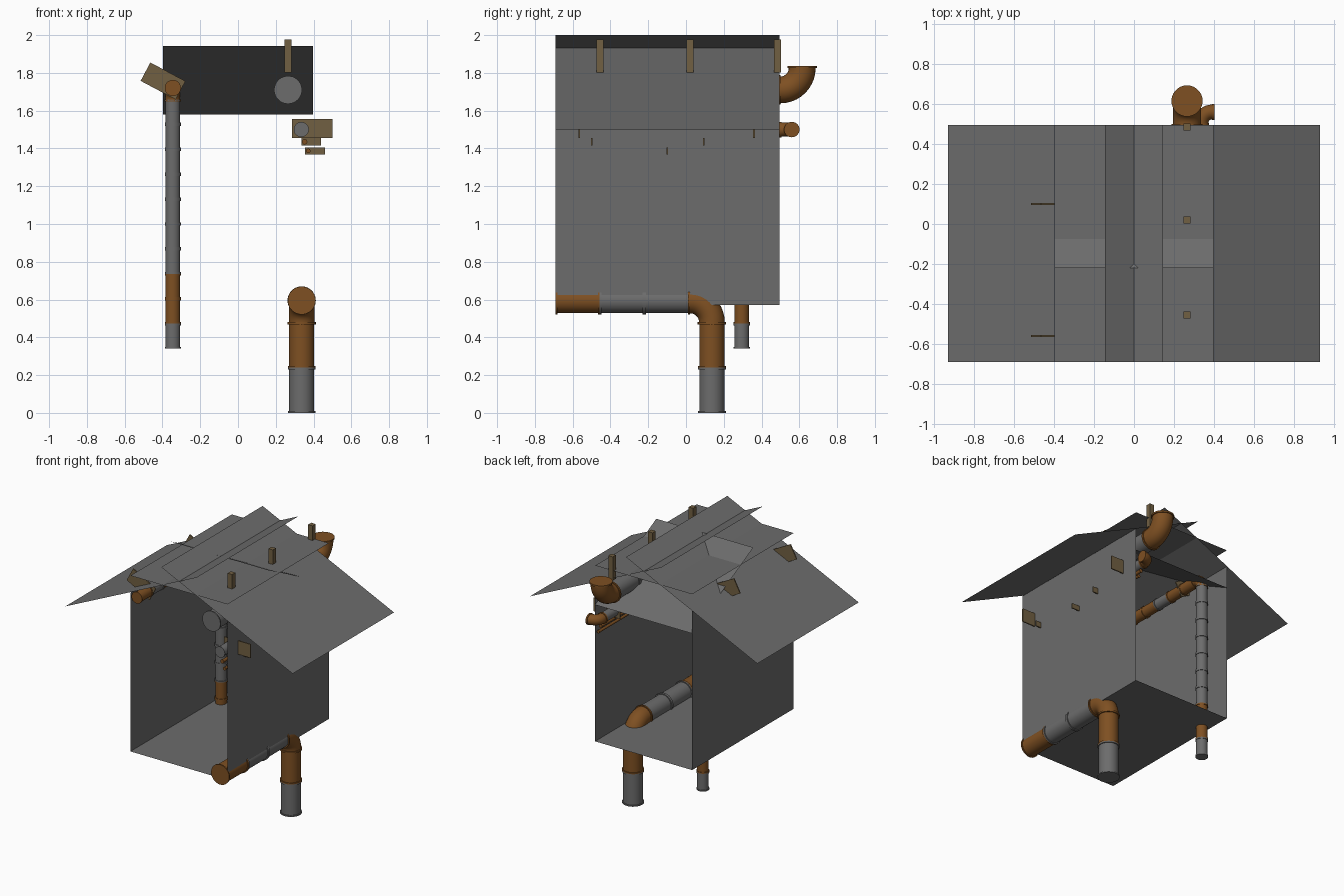
import bpy, bmesh, math
from mathutils import Vector, Matrix

if "Cube" in bpy.data.objects:
    bpy.data.objects.remove(bpy.data.objects["Cube"])


def material(name, color):
    m = bpy.data.materials.new(name)
    m.diffuse_color = (*color, 1)
    m.use_nodes = True
    m.node_tree.nodes["Principled BSDF"].inputs["Base Color"].default_value = m.diffuse_color
    return m


GREY = material("grey metal", (0.15, 0.15, 0.15))
ORANGE = material("rust orange", (0.21, 0.08, 0.016))
BROWN = material("wood brown", (0.165, 0.115, 0.055))


def add_object(name, bm, mat, smooth=False):
    me = bpy.data.meshes.new(name)
    bm.to_mesh(me)
    bm.free()
    me.materials.append(mat)
    ob = bpy.data.objects.new(name, me)
    bpy.context.collection.objects.link(ob)
    if smooth:
        bpy.ops.object.select_all(action='DESELECT')
        ob.select_set(True)
        bpy.context.view_layer.objects.active = ob
        bpy.ops.object.shade_smooth_by_angle(angle=math.radians(35))
    return ob


def sheet(name, corners):
    bm = bmesh.new()
    bm.faces.new([bm.verts.new(c) for c in corners])
    return add_object(name, bm, GREY)


def box(name, center, size, tilt=0.0):
    bm = bmesh.new()
    bmesh.ops.create_cube(bm, size=1, matrix=Matrix.Translation(center)
                          @ Matrix.Rotation(tilt, 4, 'Y') @ Matrix.Diagonal((*size, 1)))
    return add_object(name, bm, BROWN)


def loft(name, rows, mat, sides=28):
    """Capped tube through rows of (centre, tangent, radius)."""
    bm = bmesh.new()
    t0, t1 = Vector(rows[0][1]), Vector(rows[-1][1])
    n = t0.cross(t1)
    n = n.normalized() if n.length > 1e-4 else t0.orthogonal().normalized()
    rings = []
    for c, t, r in rows:
        b = Vector(t).normalized().cross(n)
        rings.append([bm.verts.new(Vector(c) + r * (math.cos(a) * n + math.sin(a) * b))
                      for a in (2 * math.pi * i / sides for i in range(sides))])
    for p, q in zip(rings, rings[1:]):
        for i in range(sides):
            j = (i + 1) % sides
            bm.faces.new((p[i], p[j], q[j], q[i]))
    bm.faces.new(rings[0])
    bm.faces.new(rings[-1])
    bmesh.ops.recalc_face_normals(bm, faces=bm.faces)
    return add_object(name, bm, mat, True)


def pipe(name, a, b, r, mat, lip=0.007):
    """Straight segment with a raised collar at each end."""
    a, b = Vector(a), Vector(b)
    t = (b - a).normalized()
    w = 0.009 * t
    return loft(name, [(a, t, r + lip), (a + w, t, r + lip), (a + w, t, r),
                       (b - w, t, r), (b - w, t, r + lip), (b, t, r + lip)], mat)


def elbow(name, start, d0, d1, bend, r, mat, lip=0.007):
    """Quarter bend from direction d0 to d1 with end collars."""
    s, d0, d1 = Vector(start), Vector(d0), Vector(d1)
    rows = [(s - 0.012 * d0, d0, r + lip), (s, d0, r + lip)]
    for i in range(11):
        a = math.pi / 2 * i / 10
        rows.append((s + bend * (math.sin(a) * d0 + (1 - math.cos(a)) * d1),
                     math.cos(a) * d0 + math.sin(a) * d1, r))
    e = s + bend * (d0 + d1)
    rows += [(e, d1, r + lip), (e + 0.012 * d1, d1, r + lip)]
    return loft(name, rows, mat)


F, B, W = -0.69, 0.495, 0.397          # front, back, wall offset
Y, X, UP, DOWN = (0, 1, 0), (1, 0, 0), (0, 0, 1), (0, 0, -1)

# Shell: floor, walls, crossing roof sheets, ceiling and sloping sheet
sheet("floor", [(-W, F, .57), (W, F, .57), (W, B, .57), (-W, B, .57)])
for side, s in (("left", -1), ("right", 1)):
    sheet(side + "_wall", [(s * W, F, .57), (s * W, B, .57), (s * W, B, 1.745), (s * W, F, 1.745)])
    sheet(side + "_roof", [(s * .93, F, 1.5), (s * .93, B, 1.5), (-s * .145, B, 2), (-s * .145, F, 2)])
sheet("ceiling", [(-W, F, 1.87), (W, F, 1.87), (W, B, 1.87), (-W, B, 1.87)])
sheet("sloping_panel", [(-W, -.22, 1.943), (W, -.22, 1.943), (W, B, 1.58), (-W, B, 1.58)])

# Roof posts
for y in (-.455, .02, .485):
    box("roof_post", (.265, y, 1.89), (.037, .037, .175))

# Pipe brackets
for y in (-.56, .10):
    box("left_bracket", (-.397, y, 1.757), (.21, .008, .11), math.radians(28))
for y in (-.565, .36):
    box("large_bracket", (.393, y, 1.505), (.215, .008, .10))
for y in (-.5, .095):
    box("middle_bracket", (.388, y, 1.435), (.105, .008, .04))
box("small_bracket", (.408, -.10, 1.387), (.105, .008, .037))

# Large upper pipe with raised outlet
step = (B - F) / 5
for i in range(5):
    pipe("flue_segment", (.265, F + i * step, 1.71), (.265, F + (i + 1) * step, 1.71), .067, GREY)
elbow("flue_outlet", (.265, B + .005, 1.71), Y, UP, .115, .071, ORANGE)

# Medium side pipe turning outward
for i in range(5):
    pipe("side_pipe_segment", (.335, F + i * step, 1.5), (.335, F + (i + 1) * step, 1.5),
         .036, GREY, .004)
elbow("side_pipe_outlet", (.335, B + .01, 1.5), Y, X, .055, .037, ORANGE, .004)

# Thin pipes
pipe("thin_pipe_upper", (.353, F, 1.435), (.353, B, 1.435), .012, ORANGE, .002)
pipe("thin_pipe_lower", (.372, F, 1.387), (.372, B, 1.387), .010, ORANGE, .002)

# Left run and downpipe
step = (.235 - F) / 7
for i in range(7):
    pipe("left_run_segment", (-.345, F + i * step, 1.72), (-.345, F + (i + 1) * step, 1.72),
         .039, GREY if i % 3 == 1 else ORANGE, .004)
elbow("left_run_elbow", (-.345, .235, 1.72), Y, DOWN, .06, .039, ORANGE, .004)
for i in range(10):
    z = .34 + i * .132
    pipe("downpipe_segment", (-.345, .295, z), (-.345, .295, z + .132), .039,
         ORANGE if i in (1, 2) else GREY, .004)

# Lower drain
for a, b, m in ((F, -.457, ORANGE), (-.457, -.22, GREY), (-.22, .02, GREY)):
    pipe("drain_segment", (.337, a, .595), (.337, b, .595), .067, m)
elbow("drain_elbow", (.337, .022, .595), Y, DOWN, .115, .068, ORANGE)
pipe("drain_upper_leg", (.337, .137, .24), (.337, .137, .48), .067, ORANGE)
pipe("drain_lower_leg", (.337, .137, 0), (.337, .137, .24), .067, GREY)
